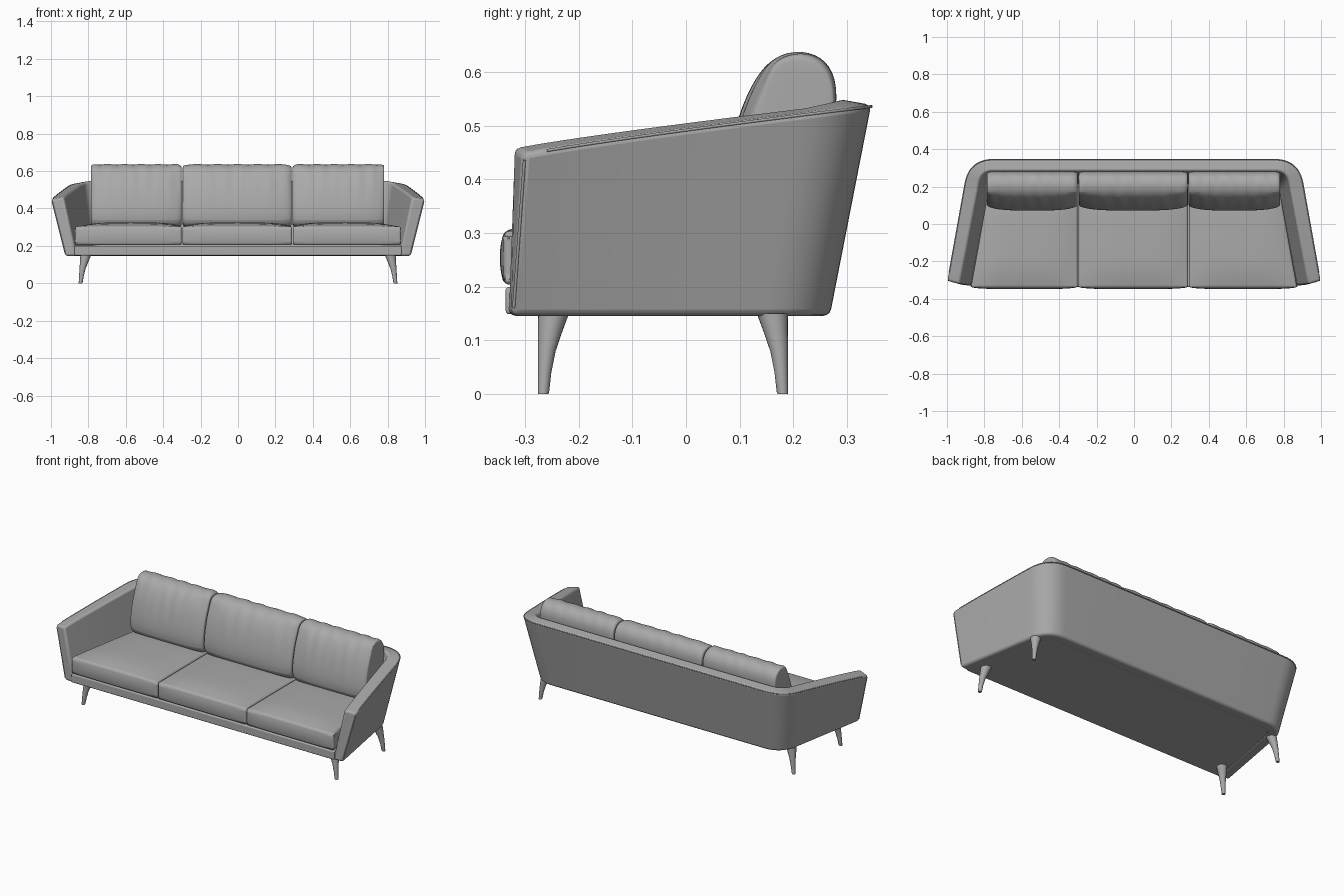
import bpy, bmesh, math
from mathutils import Vector

cube = bpy.data.objects.get("Cube")
if cube:
    bpy.data.objects.remove(cube, do_unlink=True)

fabric = bpy.data.materials.new("grey_fabric")
fabric.use_nodes = True
GREY = (0.4, 0.4, 0.4, 1)
fabric.diffuse_color = GREY
fabric.node_tree.nodes["Principled BSDF"].inputs["Base Color"].default_value = GREY


def finish(name, bm, bevel=0, segments=3, subsurf=0):
    """Turn a bmesh into a shaded object with optional modifiers."""
    bmesh.ops.recalc_face_normals(bm, faces=bm.faces)
    mesh = bpy.data.meshes.new(name)
    bm.to_mesh(mesh)
    bm.free()
    obj = bpy.data.objects.new(name, mesh)
    bpy.context.collection.objects.link(obj)
    mesh.materials.append(fabric)
    if bevel:
        mod = obj.modifiers.new("soft_edges", 'BEVEL')
        mod.width, mod.segments = bevel, segments
        mod.limit_method, mod.angle_limit = 'ANGLE', math.radians(40)
    if subsurf:
        mod = obj.modifiers.new("smooth", 'SUBSURF')
        mod.levels = mod.render_levels = subsurf
    bpy.ops.object.select_all(action='DESELECT')
    obj.select_set(True)
    bpy.context.view_layer.objects.active = obj
    bpy.ops.object.shade_smooth_by_angle(angle=math.radians(40))
    return obj


def loft(sections):
    """Skin a list of closed sections and cap both ends."""
    bm = bmesh.new()
    rings = [[bm.verts.new(p) for p in s] for s in sections]
    n = len(rings[0])
    for a, b in zip(rings, rings[1:]):
        for i in range(n):
            j = (i + 1) % n
            bm.faces.new((a[i], a[j], b[j], b[i]))
    bm.faces.new(rings[0])
    bm.faces.new(rings[-1])
    return bm


def u_path(front_x, front_y, back_x, back_y, r, arm=12, arc=10):
    """Plan of arm, rounded corner and back, mirrored to a full U."""
    front, corner = Vector((front_x, front_y)), Vector((back_x, back_y))
    start = corner + (front - corner).normalized() * r
    end = corner - Vector((r, 0))
    pts = [front.lerp(start, i / arm) for i in range(arm)]
    for i in range(arc + 1):
        t = i / arc
        pts.append(start.lerp(corner, t).lerp(corner.lerp(end, t), t))
    pts.append(Vector((end.x / 2, back_y)))
    left = [Vector((-p.x, p.y)) for p in pts]
    return pts + [Vector((0, back_y))] + left[::-1]


def rim(y):
    """Height of the sweeping top edge."""
    t = max(0, min(1, (y + 0.31) / 0.655))
    return 0.447 + 0.092 * t ** 0.87


# Wraparound arms and back, flaring outward toward the top
BOTTOM = 0.146
outer_low = u_path(0.925, -0.325, 0.82, 0.268, 0.12)
outer_top = u_path(1.0, -0.303, 0.884, 0.345, 0.13)
inner_top = u_path(0.932, -0.322, 0.815, 0.283, 0.06)
inner_low = u_path(0.862, -0.331, 0.765, 0.205, 0.05)
sections = [[(a.x, a.y, BOTTOM), (b.x, b.y, rim(b.y)),
             (c.x, c.y, rim(b.y) + 0.011), (d.x, d.y, BOTTOM)]
            for a, b, c, d in zip(outer_low, outer_top, inner_top, inner_low)]
finish("arm_and_back_shell", loft(sections), bevel=0.012)


# Fine piping along the outer rim and down each arm front
def piping(name, points, radius=0.003):
    curve = bpy.data.curves.new(name, 'CURVE')
    curve.dimensions = '3D'
    curve.bevel_depth, curve.bevel_resolution = radius, 1
    spline = curve.splines.new('POLY')
    spline.points.add(len(points) - 1)
    for sp, p in zip(spline.points, points):
        sp.co = (*p, 1)
    curve.materials.append(fabric)
    bpy.context.collection.objects.link(bpy.data.objects.new(name, curve))


piping("outer_rim_piping",
       [Vector(s[1]) + Vector((-0.004 * math.copysign(1, s[1][0]), 0, -0.003))
        for s in sections[1:-1]])
for side, s in (("left", sections[0]), ("right", sections[-1])):
    low, top = Vector(s[0]), Vector(s[1])
    shift = Vector((-0.004 * math.copysign(1, low.x), 0.003, 0))
    piping(side + "_arm_front_piping",
           [low.lerp(top, 0.05) + shift, low.lerp(top, 0.96) + shift])


def tapered_box(front, back, y, z, cuts=0):
    """Box with separate x limits at its front and back edges."""
    bm = bmesh.new()
    bmesh.ops.create_cube(bm, size=2)
    if cuts:
        bmesh.ops.subdivide_edges(bm, edges=bm.edges, cuts=cuts, use_grid_fill=True)
    for v in bm.verts:
        u, d, h = v.co
        t = (d + 1) / 2
        lo = front[0] + (back[0] - front[0]) * t
        hi = front[1] + (back[1] - front[1]) * t
        v.co = (lo + (hi - lo) * (u + 1) / 2, y[0] + (y[1] - y[0]) * t,
                z[0] + (z[1] - z[0]) * (h + 1) / 2)
        # Crown the top and puff out the front
        if cuts and h > 0.99:
            v.co.z += 0.022 * (1 - u ** 4) * (1 - d ** 4)
        if cuts and d < -0.99:
            v.co.y -= 0.008 * (1 - h * h) * (1 - u ** 8)
    return bm


# Seat platform
finish("seat_base", tapered_box((-0.875, 0.875), (-0.78, 0.78), (-0.336, 0.24),
                                (BOTTOM + 0.003, 0.2)), bevel=0.006)

# Three seat cushions
SEATS = {"right": ((-0.872, -0.301), (-0.775, -0.301)),
         "middle": ((-0.297, 0.289), (-0.297, 0.289)),
         "left": ((0.293, 0.872), (0.293, 0.775))}
for side, (front, back) in SEATS.items():
    finish(side + "_seat_cushion",
           tapered_box(front, back, (-0.339, 0.2), (0.204, 0.304), cuts=9),
           bevel=0.016, segments=4)

# Three plump back cushions, lofted sideways from one leaning profile
PROFILE = [(0.10, 0.298), (0.068, 0.33), (0.074, 0.42), (0.098, 0.52),
           (0.13, 0.59), (0.165, 0.628), (0.215, 0.641), (0.262, 0.622),
           (0.284, 0.575), (0.277, 0.50), (0.25, 0.40), (0.20, 0.298)]
ENDS = [(-1, 0.9), (-0.992, 0.95), (-0.965, 0.98)]
STATIONS = (ENDS + [(i / 12, 1) for i in range(-11, 12)]
            + [(-u, s) for u, s in reversed(ENDS)])


def back_cushion(x0, x1, phase):
    rings = []
    for u, s in STATIONS:
        x = (x0 + x1) / 2 + u * (x1 - x0) / 2
        ring = []
        for i, (y, z) in enumerate(PROFILE):
            y, z = 0.175 + (y - 0.175) * s, 0.46 + (z - 0.46) * s
            if i < 5:
                y += 0.022 * u ** 4
            # Gentle gathers along the top seam
            if 3 <= i <= 7:
                z += 0.003 * math.sin(17 * u + phase + i)
                y += 0.002 * math.sin(23 * u + 2 * phase)
            ring.append((x, y, z))
        rings.append(ring)
    return loft(rings)


for k, (side, x0, x1) in enumerate((("right", -0.787, -0.301),
                                    ("middle", -0.297, 0.287),
                                    ("left", 0.291, 0.782))):
    finish(side + "_back_cushion", back_cushion(x0, x1, k * 1.7), subsurf=2)

# Legs: upright outer edge, inner edge curving into a wide top
LEG = [(0, 0.0095), (0.004, 0.0105), (0.04, 0.0125), (0.08, 0.0165),
       (0.115, 0.0225), (0.15, 0.029)]
for sx, side in ((1, "left"), (-1, "right")):
    for sy, edge, end in ((-1, -0.276, "front"), (1, 0.19, "rear")):
        rings = []
        for z, r in LEG:
            cx, cy = sx * (0.852 - 0.06 * z - r), edge - sy * r
            rings.append([(cx + r * math.cos(a * math.tau / 20),
                           cy + r * math.sin(a * math.tau / 20), z)
                          for a in range(20)])
        finish(f"{end}_{side}_leg", loft(rings))
